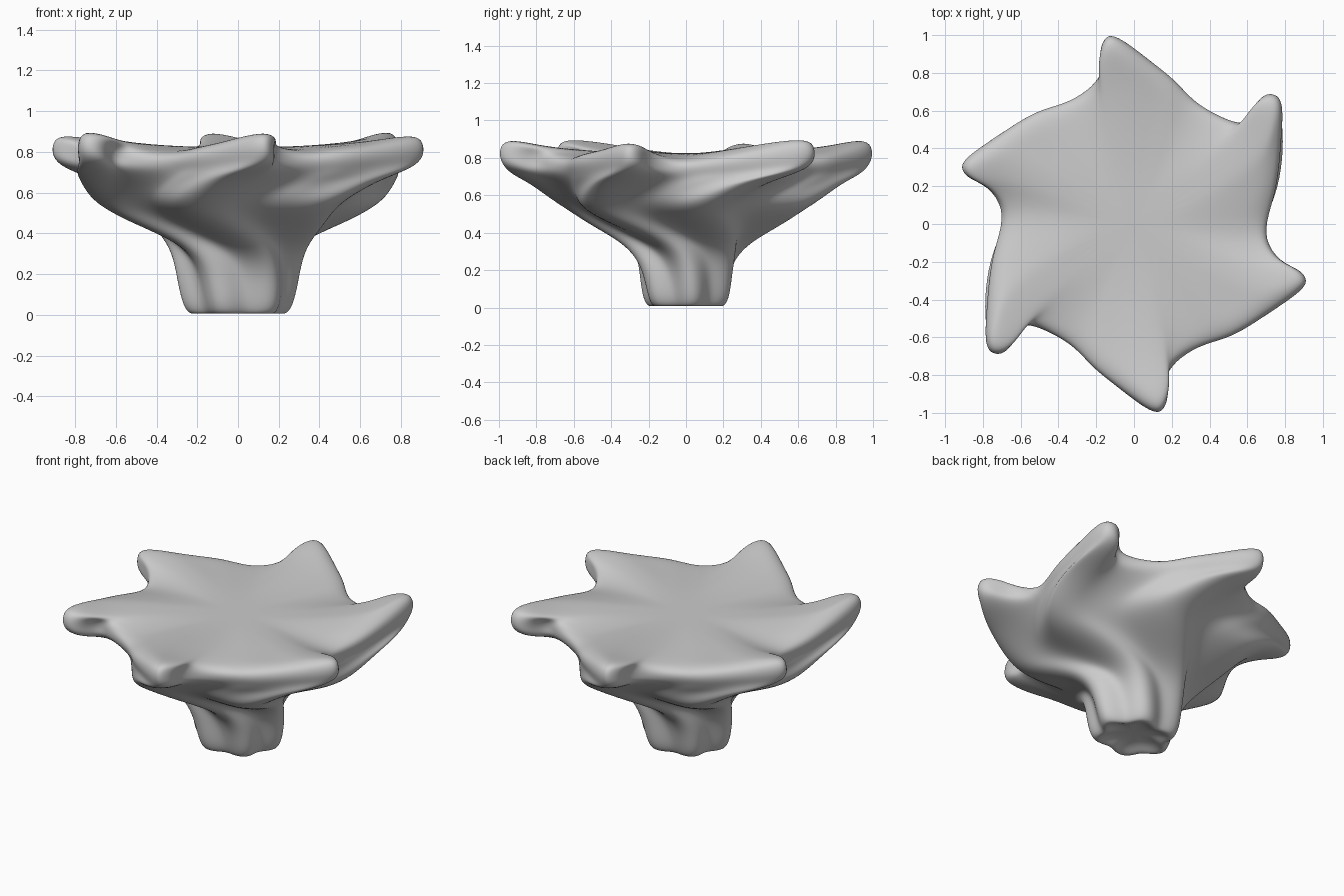
import bpy, bmesh
from math import atan2, hypot, cos, sin, radians, pi

if "Cube" in bpy.data.objects:
    bpy.data.objects.remove(bpy.data.objects["Cube"])

# Half of the rim outline seen from above; the other half is its 180 degree turn
half = [(-.12, 1.0), (-.04, .96), (.1, .85), (.22, .76), (.31, .65), (.45, .57), (.57, .525),
        (.62, .56), (.65, .65), (.70, .69), (.76, .68), (.79, .62), (.78, .45), (.76, .2),
        (.71, .05), (.69, -.08), (.77, -.2), (.88, -.24), (.92, -.3), (.88, -.36), (.7, -.48),
        (.52, -.6), (.38, -.63), (.25, -.7), (.16, -.8), (.19, -.9), (.16, -.98)]
outline = half + [(-x, -y) for x, y in half]
n = len(outline)
R_MIN, R_MEAN = .70, .82
START = radians(100)

# Rim as (even angle, offset of the true angle from it, radius)
rim = []
for i, (x, y) in enumerate(outline):
    even = START - 2 * pi * i / n
    off = (atan2(y, x) - even + pi) % (2 * pi) - pi
    rim.append((even, off, hypot(x, y)))

# Stem rings from the hollow foot upward: height, mean radius, twist in degrees
stem = [(.035, .13, 30), (.005, .19, 30), (.005, .225, 30), (.06, .255, 30), (.18, .275, 26),
        (.27, .29, 18), (.34, .325, 4), (.40, .40, -12)]
# Bowl rings: height, mean radius, twist, share of the star outline, lift of the tips
bowl_rings = [(.46, .50, -24, .05, 0), (.52, .595, -30, .12, 0), (.58, .665, -26, .25, 0),
              (.635, .725, -15, .5, .03), (.675, .775, -6, .8, .035), (.71, .81, 0, .97, .045),
              (.742, .825, 0, 1.03, .075), (.77, .815, 0, 1, .11), (.79, .775, 0, .88, .105),
              (.80, .71, -3, .65, .08), (.81, .60, -6, .3, .04), (.825, .3, -8, 0, 0)]
rings = [(z, r, tw, 0, 0) for z, r, tw in stem] + bowl_rings

bm = bmesh.new()
loops = []
for z, base, twist, share, lift in rings:
    lobe = min(.1 * base, .055) * max(0, 1 - share)     # soft twisting folds
    squash = min(1, .88 + max(0, z - .18) * .6)         # the foot is slightly oval
    loop = []
    for even, off, r in rim:
        rad = base + share * (r - R_MEAN) + lobe * cos(6 * (even - START))
        t = even + off * share + radians(twist)
        up = lift * (r - R_MIN) / (1 - R_MIN)
        loop.append(bm.verts.new((rad * cos(t), rad * sin(t) * squash, z + up)))
    loops.append(loop)
for lo, hi in zip(loops, loops[1:]):
    for i in range(n):
        j = (i + 1) % n
        bm.faces.new((lo[i], lo[j], hi[j], hi[i]))

# Close the foot and the top with fans
for loop, z in ((loops[0], .04), (loops[-1], .825)):
    c = bm.verts.new((0, 0, z))
    for i in range(n):
        bm.faces.new((loop[i], loop[(i + 1) % n], c))
bmesh.ops.recalc_face_normals(bm, faces=bm.faces)
for f in bm.faces:
    f.smooth = True

mesh = bpy.data.meshes.new("twisted_star_bowl")
bm.to_mesh(mesh)
bm.free()
bowl = bpy.data.objects.new("twisted_star_bowl", mesh)
bpy.context.collection.objects.link(bowl)
sub = bowl.modifiers.new("smooth", 'SUBSURF')
sub.levels = sub.render_levels = 2
